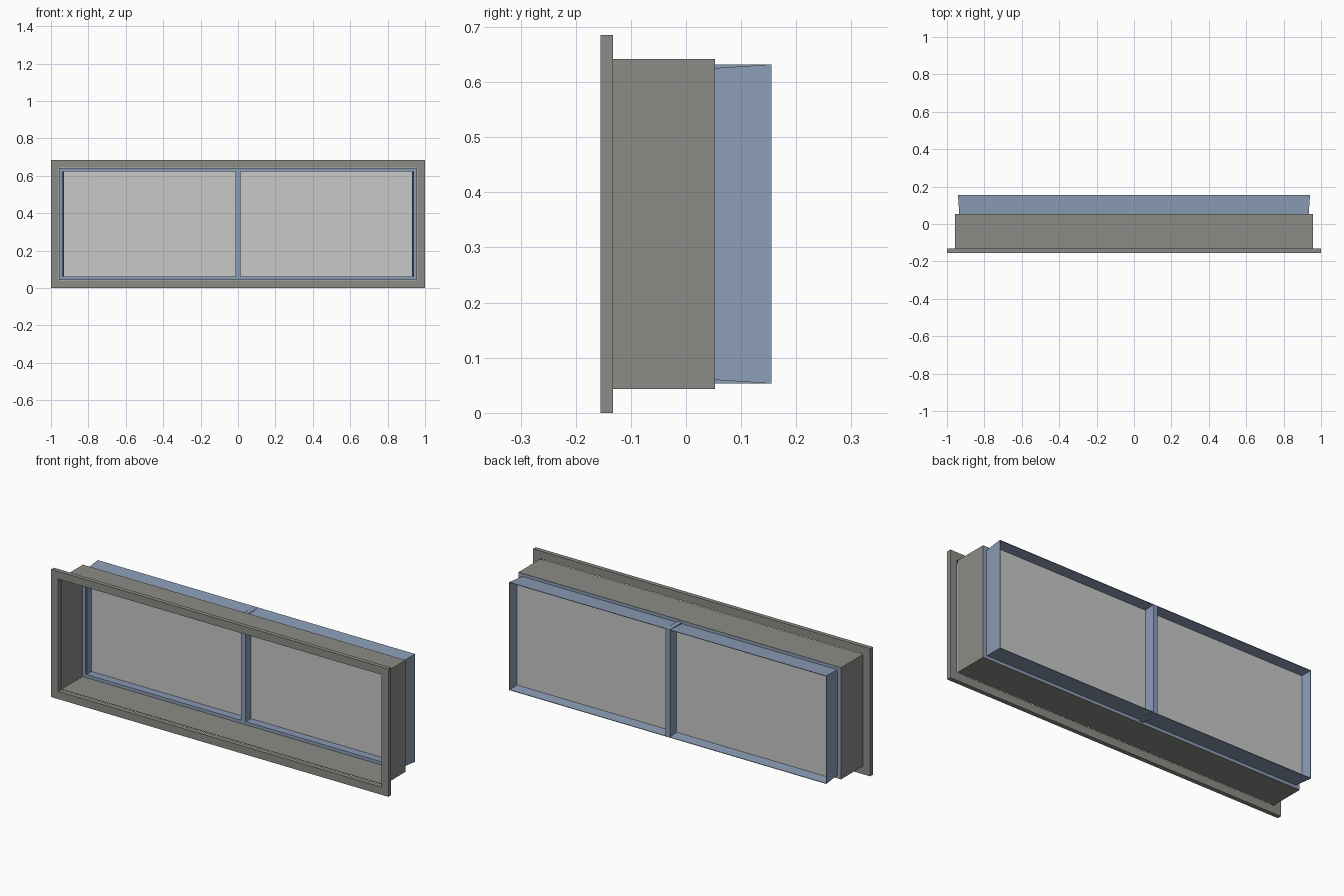
import bpy
import bmesh

HEIGHT = 0.685

cube = bpy.data.objects.get("Cube")
if cube:
    bpy.data.objects.remove(cube, do_unlink=True)


def material(name, rgb):
    mat = bpy.data.materials.new(name)
    mat.use_nodes = True
    mat.diffuse_color = (*rgb, 1)
    mat.node_tree.nodes["Principled BSDF"].inputs["Base Color"].default_value = (*rgb, 1)
    return mat


grey = material("warm grey", (0.26, 0.26, 0.24))
blue = material("slate blue", (0.26, 0.34, 0.47))
pane = material("pale glass", (0.58, 0.58, 0.58))


def finish(name, bm, mat):
    bmesh.ops.recalc_face_normals(bm, faces=bm.faces)
    mesh = bpy.data.meshes.new(name)
    bm.to_mesh(mesh)
    bm.free()
    mesh.materials.append(mat)
    obj = bpy.data.objects.new(name, mesh)
    bpy.context.collection.objects.link(obj)


def frame(name, profile, mat, side=0.0):
    """Sweep a closed (inset, y) profile around the window rectangle."""
    bm = bmesh.new()
    loops = []
    for inset, y in profile:
        x, low, high = 1 - inset - side, inset, HEIGHT - inset
        corners = ((-x, low), (x, low), (x, high), (-x, high))
        loops.append([bm.verts.new((cx, y, cz)) for cx, cz in corners])
    for i, a in enumerate(loops):
        b = loops[(i + 1) % len(loops)]
        for k in range(4):
            n = (k + 1) % 4
            bm.faces.new((a[k], a[n], b[n], b[k]))
    finish(name, bm, mat)


def box(name, xs, ys, zs, mat):
    bm = bmesh.new()
    bmesh.ops.create_cube(bm, size=1)
    for v in bm.verts:
        v.co = [r[0] if c < 0 else r[1] for c, r in zip(v.co, (xs, ys, zs))]
    finish(name, bm, mat)


def rect(d0, d1, y0, y1):
    return [(d0, y0), (d0, y1), (d1, y1), (d1, y0)]


# Front trim and the thin wall lining behind it
frame("front_trim", rect(0, 0.041, -0.155, -0.132), grey)
frame("wall_lining", rect(0.043, 0.046, -0.133, 0.053), grey)

# Window frame: flat flange, then a flared rim towards the back
frame("frame_flange", rect(0.045, 0.063, 0.045, 0.053), blue)
frame("flared_rim", [(0.060, 0.050), (0.053, 0.155), (0.056, 0.155), (0.063, 0.050)],
      blue, side=0.006)

# Centre mullion
box("mullion", (-0.013, 0.013), (0.045, 0.155), (0.053, 0.632), blue)

# Glass panes either side of the mullion
for name, s in (("left_pane", 1), ("right_pane", -1)):
    box(name, sorted((s * 0.012, s * 0.936)), (0.093, 0.097), (0.059, 0.626), pane)
